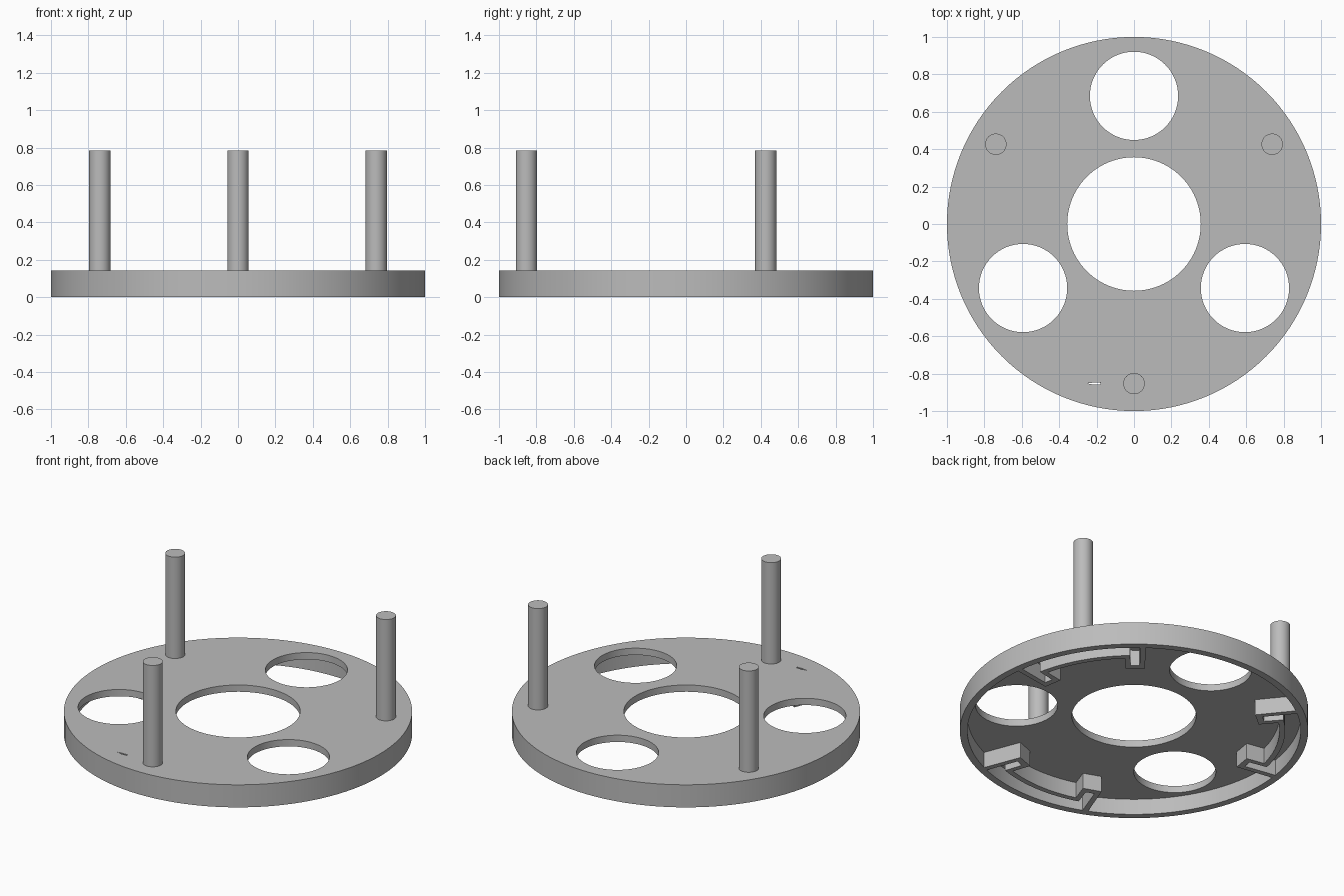
import bpy, bmesh
from math import radians, cos, sin

cube = bpy.data.objects.get("Cube")
if cube:
    bpy.data.objects.remove(cube, do_unlink=True)

grey = bpy.data.materials.new("plain grey")
grey.use_nodes = True
COLOUR = (0.5, 0.5, 0.5, 1)
grey.diffuse_color = COLOUR
grey.node_tree.nodes["Principled BSDF"].inputs["Base Color"].default_value = COLOUR

TOP, UNDER, RIM = 0.143, 0.1, 0.957
GROUPS = (-90, 30, 150)


def polar(r, deg):
    return r * cos(radians(deg)), r * sin(radians(deg))


def prism(name, outline, z0, z1):
    """Extrude a flat outline from z0 up to z1."""
    bm = bmesh.new()
    face = bm.faces.new([bm.verts.new((x, y, z0)) for x, y in outline])
    top = bmesh.ops.extrude_face_region(bm, geom=[face])["geom"]
    for v in top:
        if isinstance(v, bmesh.types.BMVert):
            v.co.z = z1
    bmesh.ops.recalc_face_normals(bm, faces=bm.faces)
    mesh = bpy.data.meshes.new(name)
    bm.to_mesh(mesh)
    bm.free()
    mesh.materials.append(grey)
    obj = bpy.data.objects.new(name, mesh)
    bpy.context.collection.objects.link(obj)
    return obj


def disc(name, r, z0, z1, centre=(0, 0), sides=64):
    ring = [polar(r, 360 * i / sides) for i in range(sides)]
    return prism(name, [(x + centre[0], y + centre[1]) for x, y in ring], z0, z1)


def smooth(obj):
    bpy.ops.object.select_all(action="DESELECT")
    obj.select_set(True)
    bpy.context.view_layer.objects.active = obj
    bpy.ops.object.shade_smooth_by_angle(angle=radians(30))


def cut(obj, cutter):
    bpy.context.view_layer.objects.active = obj
    mod = obj.modifiers.new("cut", "BOOLEAN")
    mod.operation, mod.solver, mod.object = "DIFFERENCE", "EXACT", cutter
    bpy.ops.object.modifier_apply(modifier=mod.name)
    bpy.data.objects.remove(cutter, do_unlink=True)


# Round cover, hollow below, with a rim
cover = disc("cover_plate", 1, 0, TOP, sides=128)
cut(cover, disc("cavity_cutter", RIM, -0.1, UNDER, sides=128))
cut(cover, disc("centre_cutter", 0.357, -0.1, 0.3, sides=96))
for a in GROUPS:
    cut(cover, disc("hole_cutter", 0.236, -0.1, 0.3, polar(0.685, a + 60)))
slit = [(-0.25, -0.852), (-0.22, -0.858), (-0.18, -0.858), (-0.18, -0.848), (-0.22, -0.848)]
cut(cover, prism("slit_cutter", slit, -0.1, 0.3))
smooth(cover)

# Half of the clip ribbon as (radius, angle): outer edge, then inner edge
outer_half = [(0.97, 22), (0.755, 22.5), (0.755, 18.5), (0.868, 18.5)]
inner_half = [(0.97, 24), (0.72, 25), (0.72, 16), (0.835, 16.5)]


def clip_outline(axis):
    def edge(half, r, end):
        arc = [(r, end * (1 - i / 8)) for i in range(1, 16)]
        return half + arc + [(q, -a) for q, a in reversed(half)]
    path = edge(outer_half, 0.868, 18.5) + edge(inner_half, 0.835, 16.5)[::-1]
    return [polar(r, axis + a) for r, a in path]


# Three posts on top, each with a clip ribbon beneath
for n, a in enumerate(GROUPS, 1):
    smooth(disc(f"post_{n}", 0.057, UNDER + 0.01, 0.785, polar(0.853, a), 48))
    smooth(prism(f"clip_ribbon_{n}", clip_outline(a), 0, UNDER + 0.01))
